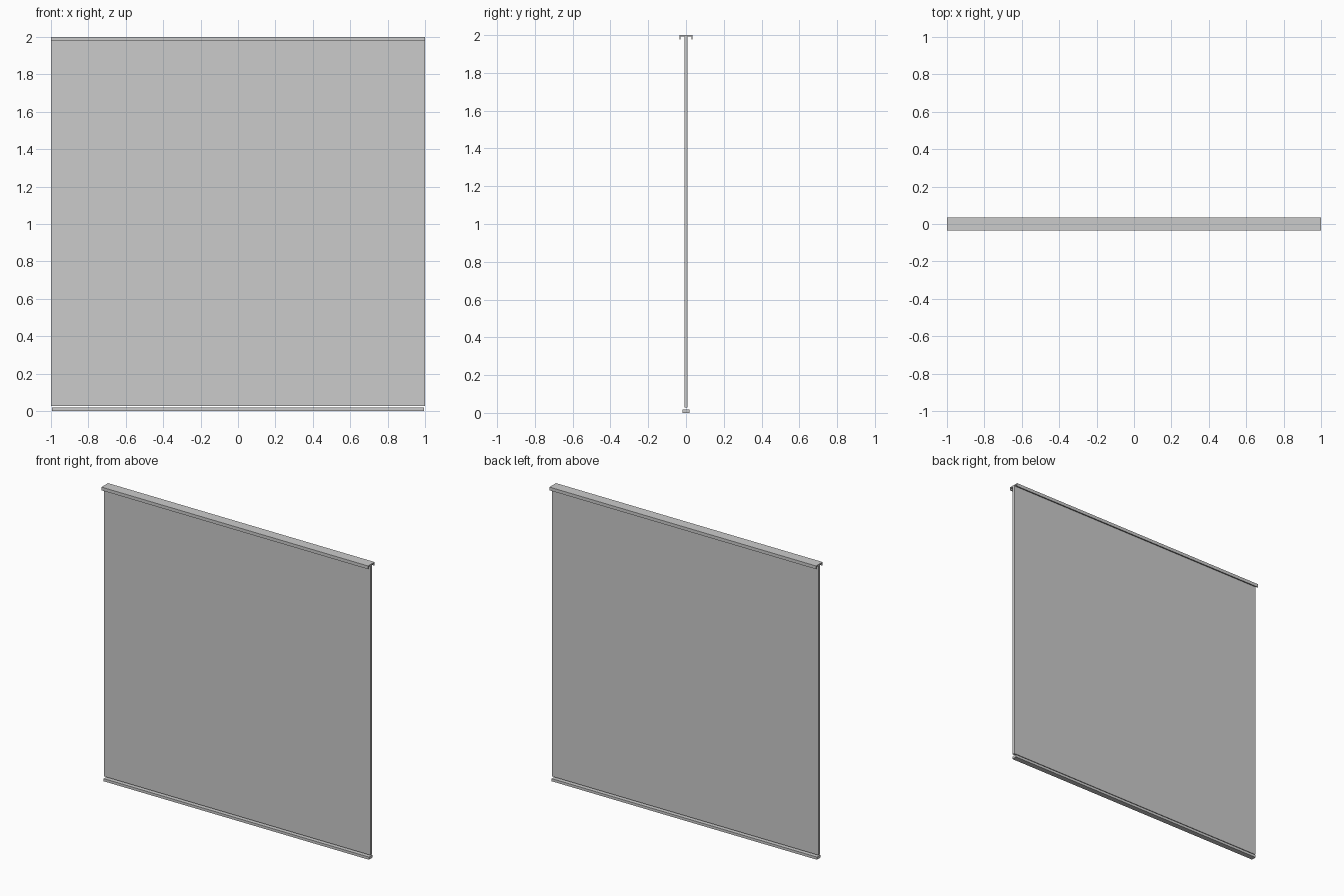
import bpy, bmesh

if "Cube" in bpy.data.objects:
    bpy.data.objects.remove(bpy.data.objects["Cube"])


def extrude_profile(name, profile, half_length):
    """Extrude a closed (y, z) profile along x."""
    bm = bmesh.new()
    face = bm.faces.new([bm.verts.new((-half_length, y, z)) for y, z in profile])
    result = bmesh.ops.extrude_face_region(bm, geom=[face])
    moved = [g for g in result["geom"] if isinstance(g, bmesh.types.BMVert)]
    bmesh.ops.translate(bm, verts=moved, vec=(2 * half_length, 0, 0))
    bmesh.ops.recalc_face_normals(bm, faces=bm.faces)
    mesh = bpy.data.meshes.new(name)
    bm.to_mesh(mesh)
    bm.free()
    obj = bpy.data.objects.new(name, mesh)
    bpy.context.collection.objects.link(obj)
    return obj


def channel(half_width, z_base, z_lip, wall, inner):
    """U profile: z_base is the closed outer side, z_lip the open end."""
    return [(-half_width, z_base), (half_width, z_base), (half_width, z_lip),
            (half_width - wall, z_lip), (half_width - wall, inner),
            (wall - half_width, inner), (wall - half_width, z_lip),
            (-half_width, z_lip)]


# Top track, open underneath
extrude_profile("top_track", channel(0.035, 2.0, 1.978, 0.006, 1.992), 1.0)

# Sliding panel hanging from the track
extrude_profile("panel", [(-0.008, 0.028), (0.008, 0.028),
                          (0.008, 1.992), (-0.008, 1.992)], 1.0)

# Floor guide
extrude_profile("floor_guide", [(-0.018, 0.0), (0.018, 0.0),
                                (0.018, 0.018), (-0.018, 0.018)], 0.995)
